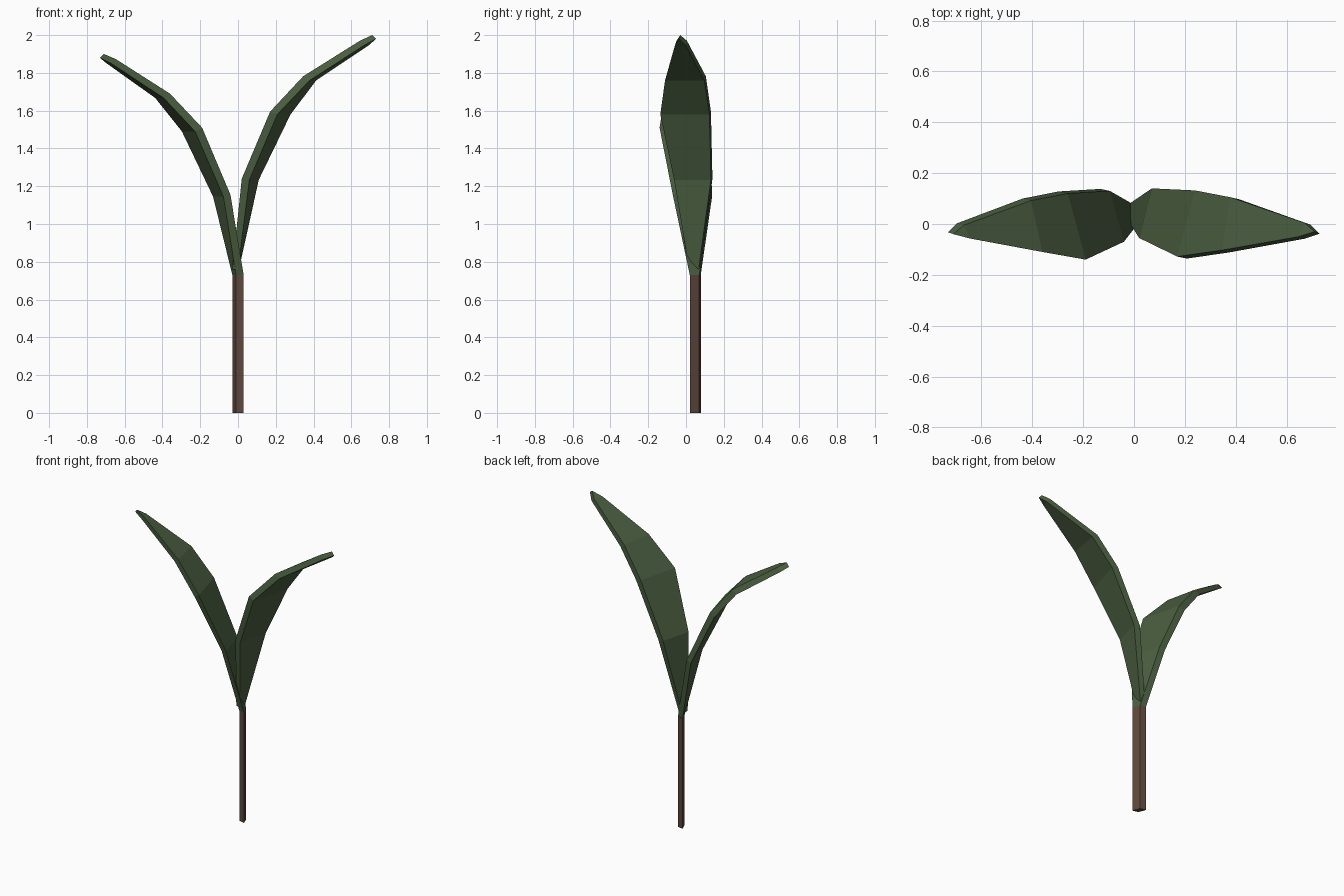
import bpy, bmesh
from mathutils import Vector

if "Cube" in bpy.data.objects:
    bpy.data.objects.remove(bpy.data.objects["Cube"])


def material(name, color):
    m = bpy.data.materials.new(name)
    m.diffuse_color = (*color, 1)
    m.use_nodes = True
    m.node_tree.nodes["Principled BSDF"].inputs["Base Color"].default_value = m.diffuse_color
    return m


green = material("leaf green", (0.069, 0.112, 0.051))
brown = material("stem brown", (0.109, 0.063, 0.044))


def loft(name, rings, mat):
    """Closed low-poly body through four-cornered rings."""
    bm = bmesh.new()
    loops = [[bm.verts.new(p) for p in ring] for ring in rings]
    for a, b in zip(loops, loops[1:]):
        for i in range(4):
            j = (i + 1) % 4
            bm.faces.new((a[i], a[j], b[j], b[i]))
    bm.faces.new(loops[0][::-1])
    bm.faces.new(loops[-1])
    bmesh.ops.remove_doubles(bm, verts=bm.verts, dist=0.0005)
    bmesh.ops.recalc_face_normals(bm, faces=bm.faces)
    me = bpy.data.meshes.new(name)
    bm.to_mesh(me)
    bm.free()
    me.materials.append(mat)
    ob = bpy.data.objects.new(name, me)
    bpy.context.collection.objects.link(ob)
    return ob


def leaf(name, sections, dy):
    """Each section: front x, front y, back x, back y, z, thickness dx, dz."""
    rings = []
    for xf, yf, xb, yb, z, dx, dz in sections:
        f, b, t = Vector((xf, yf, z)), Vector((xb, yb, z)), Vector((dx, dy, dz))
        rings.append((f, f + t, b + t, b))
    return loft(name, rings, green)


# Stem: skewed four-sided post
corners = ((0.03, 0.02), (-0.01, 0.03), (-0.03, 0.08), (0.01, 0.07))
loft("stem", [[(x, y, z) for x, y in corners] for z in (0, 0.73)], brown)

# Left leaf grows straight out of the stem
leaf("left_leaf", [
    (0.03, 0.02, 0.01, 0.07, 0.73, -0.04, 0),
    (-0.04, -0.07, -0.095, 0.13, 1.155, -0.037, -0.01),
    (-0.19, -0.14, -0.26, 0.12, 1.51, -0.037, -0.02),
    (-0.36, -0.11, -0.405, 0.092, 1.69, -0.033, -0.023),
    (-0.645, -0.057, -0.67, -0.005, 1.872, -0.025, -0.022),
    (-0.71, -0.04, -0.71, -0.04, 1.90, -0.022, -0.02),
], 0.008)

# Right leaf starts inside the base of the left one
leaf("right_leaf", [
    (-0.03, 0.025, -0.025, 0.075, 0.76, 0.03, 0),
    (0.02, -0.055, 0.07, 0.14, 1.24, 0.04, -0.006),
    (0.17, -0.128, 0.24, 0.132, 1.595, 0.038, -0.015),
    (0.345, -0.103, 0.38, 0.105, 1.782, 0.034, -0.022),
    (0.645, -0.05, 0.67, 0.005, 1.97, 0.025, -0.022),
    (0.71, -0.03, 0.71, -0.03, 2.0, 0.02, -0.02),
], -0.008)
